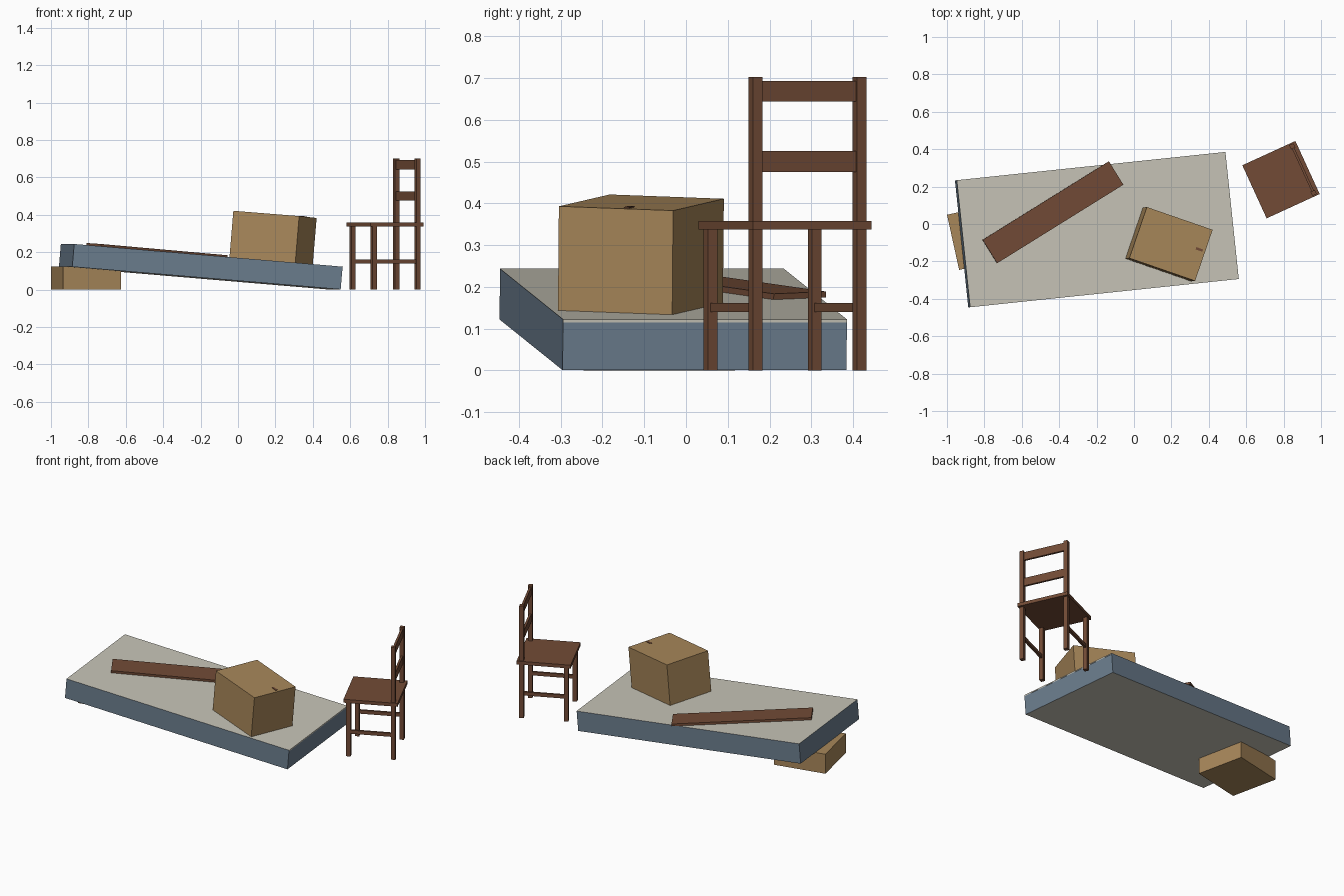
import bpy, bmesh, math
from mathutils import Matrix, Vector

if "Cube" in bpy.data.objects:
    bpy.data.objects.remove(bpy.data.objects["Cube"])


def material(name, rgb):
    m = bpy.data.materials.new(name)
    lin = [((c / 255 + 0.055) / 1.055) ** 2.4 for c in rgb]
    m.diffuse_color = (*lin, 1)
    m.use_nodes = True
    m.node_tree.nodes["Principled BSDF"].inputs["Base Color"].default_value = m.diffuse_color
    return m


BEIGE = material("beige fabric", (200, 197, 184))
BLUE = material("blue fabric", (108, 126, 143))
CARD = material("cardboard", (168, 135, 90))
WOOD = material("brown wood", (114, 75, 54))


def box(name, size, centre, frame, *mats):
    """Box of a given size, centred at a point inside a local frame."""
    bm = bmesh.new()
    bmesh.ops.create_cube(bm, size=1)
    bmesh.ops.scale(bm, vec=size, verts=bm.verts)
    bmesh.ops.translate(bm, vec=centre, verts=bm.verts)
    bm.normal_update()
    if len(mats) > 1:  # second material on the upright sides
        for f in bm.faces:
            f.material_index = 0 if abs(f.normal.z) > 0.5 else 1
    me = bpy.data.meshes.new(name)
    bm.to_mesh(me)
    bm.free()
    for m in mats:
        me.materials.append(m)
    ob = bpy.data.objects.new(name, me)
    ob.matrix_world = frame
    bpy.context.collection.objects.link(ob)
    return ob


def turn(deg):
    return Matrix.Rotation(math.radians(deg), 4, 'Z')


# Sloping mattress: frame origin is the middle of its top face
YAW, PITCH = 6.0, 4.8
slope = (Matrix.Translation((-0.194, -0.03, 0.183)) @ turn(YAW)
         @ Matrix.Rotation(math.radians(PITCH), 4, 'Y'))
L, W, T = 1.448, 0.683, 0.122
box("mattress", (L, W, T), (0, 0, -T / 2), slope, BEIGE, BLUE)
box("mattress_end_trim", (0.002, W, 0.007), (L / 2, 0, -0.0035), slope, BEIGE)


def on_slope(x, y, deg):
    """Frame lying on the mattress top below a given plan position."""
    d = turn(-YAW) @ Vector((x + 0.194, y + 0.03, 0))
    d.x /= math.cos(math.radians(PITCH))
    return slope @ Matrix.Translation(d) @ turn(deg - YAW)


# Carton resting on the mattress, with a small tab on its lid
carton = on_slope(0.177, -0.109, -19)
box("carton", (0.373, 0.289, 0.25), (0, 0, 0.125), carton, CARD)
box("carton_tab", (0.038, 0.013, 0.003), (0.153, 0.022, 0.2515),
    carton @ Matrix.Identity(4), WOOD)

# Plank lying across the mattress
box("plank", (0.797, 0.147, 0.014), (0, 0, 0.007),
    on_slope(-0.434, 0.0625, 31.8), WOOD)

# Low carton propping up one end
box("prop_carton", (0.317, 0.302, 0.122), (0, 0, 0.061),
    Matrix.Translation((-0.8125, -0.064, 0)) @ turn(12.4), CARD)

# Chair, backrest towards local +x
chair = Matrix.Translation((0.786, 0.237, 0)) @ turn(24.6)
LEG, LX, LY = 0.025, 0.129, 0.137
box("seat", (0.312, 0.312, 0.021), (0, 0, 0.3475), chair, WOOD)
for s, side in ((-1, "right"), (1, "left")):
    box(f"front_leg_{side}", (LEG, LEG, 0.345), (-LX, s * LY, 0.1725), chair, WOOD)
    box(f"back_post_{side}", (LEG, LEG, 0.702), (LX, s * LY, 0.351), chair, WOOD)
    box(f"side_stretcher_{side}", (2 * LX, 0.013, 0.022), (0, s * LY, 0.151), chair, WOOD)
for z, part in ((0.5, "lower"), (0.668, "upper")):
    box(f"back_slat_{part}", (0.013, 2 * LY, 0.05), (LX, 0, z), chair, WOOD)
